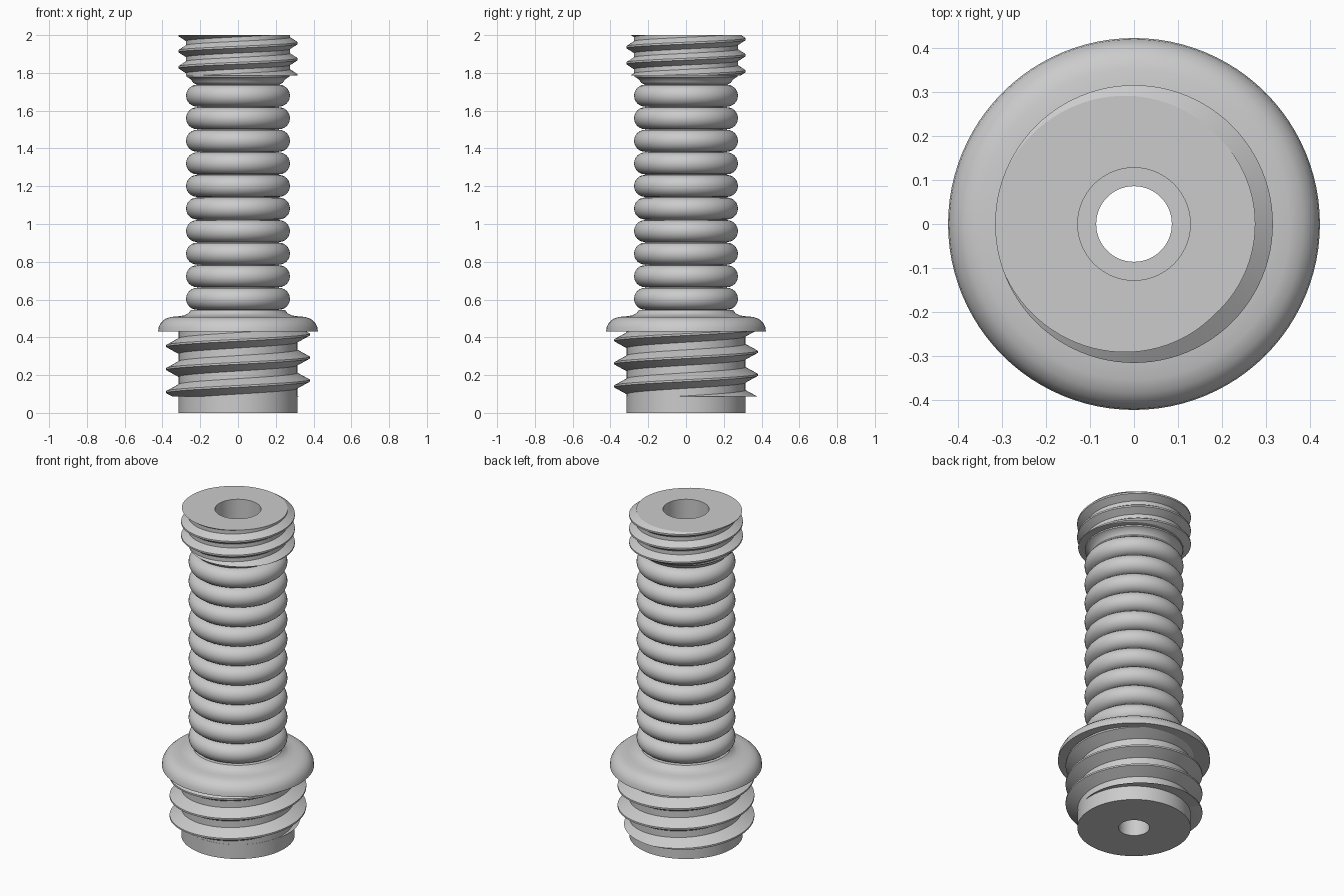
import bpy, bmesh
from math import sin, cos, pi

cube = bpy.data.objects.get("Cube")
if cube:
    bpy.data.objects.remove(cube)

SEG = 96
BORE, COUNTERBORE = 0.086, 0.128

grey = bpy.data.materials.new("plain grey")
grey.use_nodes = True
grey.diffuse_color = (0.6, 0.6, 0.6, 1)
grey.node_tree.nodes["Principled BSDF"].inputs["Base Color"].default_value = (0.6, 0.6, 0.6, 1)


def finish(bm, name):
    bmesh.ops.recalc_face_normals(bm, faces=bm.faces[:])
    mesh = bpy.data.meshes.new(name)
    bm.to_mesh(mesh)
    bm.free()
    mesh.materials.append(grey)
    obj = bpy.data.objects.new(name, mesh)
    bpy.context.collection.objects.link(obj)
    bpy.ops.object.select_all(action='DESELECT')
    obj.select_set(True)
    bpy.context.view_layer.objects.active = obj
    bpy.ops.object.shade_smooth_by_angle(angle=pi / 6)
    return obj


def polar(r, z, step):
    a = 2 * pi * step / SEG
    return (r * cos(a), r * sin(a), z)


def lathe(name, profile):
    """Closed (radius, height) outline turned around z."""
    bm = bmesh.new()
    rings = [[bm.verts.new(polar(r, z, i)) for i in range(SEG)] for r, z in profile]
    for low, high in zip(rings, rings[1:] + rings[:1]):
        for i in range(SEG):
            j = (i + 1) % SEG
            bm.faces.new((low[i], low[j], high[j], high[i]))
    return finish(bm, name)


def thread(name, core, crest, pitch, crest_z, z0, z1, inner, flank, flat):
    """Right-handed helical ridge trimmed flat at z0 and z1; crest_z is the crest height on -x."""
    bm = bmesh.new()
    start = crest_z - pitch / 2
    turns = int((z1 - z0) / pitch) + 4
    while start > z0 - 2 * pitch:
        start -= pitch
    section = [(core, -flank - flat), (crest, -flat), (crest, flat),
               (core, flank + flat), (core, pitch - flank - flat)]
    cols = [[bm.verts.new(polar(r, start + z + pitch * i / SEG, i)) for r, z in section]
            for i in range(SEG * turns + 1)]
    for a, b in zip(cols, cols[1:]):
        for k in range(len(section) - 1):
            bm.faces.new((a[k], b[k], b[k + 1], a[k + 1]))
    bmesh.ops.remove_doubles(bm, verts=bm.verts[:], dist=1e-5)
    # trim both ends and close them with flat rings
    for z, direction in ((z0, -1), (z1, 1)):
        cut = bmesh.ops.bisect_plane(bm, geom=bm.verts[:] + bm.edges[:] + bm.faces[:], dist=1e-6,
                                     plane_co=(0, 0, z), plane_no=(0, 0, direction), clear_outer=True)
        rim = [e for e in cut["geom_cut"] if isinstance(e, bmesh.types.BMEdge) and e.is_boundary]
        hole = [bm.verts.new(polar(inner, z, i)) for i in range(SEG)]
        rim += [bm.edges.new((hole[i], hole[(i + 1) % SEG])) for i in range(SEG)]
        bmesh.ops.triangle_fill(bm, edges=rim, use_beauty=True, normal=(0, 0, direction))
    return finish(bm, name)


# ribbed stem: plain base, collar, ten rounded ribs, flared neck, stepped bore
profile = [(BORE, 0), (0.315, 0), (0.315, 0.088), (0.30, 0.088), (0.30, 0.43),
           (0.423, 0.43), (0.42, 0.455), (0.406, 0.48), (0.385, 0.498), (0.355, 0.508),
           (0.32, 0.511), (0.285, 0.516), (0.262, 0.528), (0.25, 0.544)]
RIBS, FIRST, PITCH, ROUND = 10, 0.604, 0.1195, 0.058
for n in range(RIBS):
    for s in range(13):
        a = pi * (s / 12 - 0.5)
        profile.append((0.217 + ROUND * cos(a), FIRST + n * PITCH + ROUND * sin(a)))
profile += [(0.238, 1.748), (0.246, 1.762), (0.262, 1.774), (0.272, 1.779), (0.272, 1.792),
            (0.2, 1.8), (0.2, 1.98), (COUNTERBORE, 2.0), (COUNTERBORE, 0.45), (BORE, 0.45)]
lathe("ribbed_stem", profile)

# screw threads
thread("lower_thread", 0.314, 0.38, 0.122, 0.11, 0.086, 0.44, 0.25, 0.036, 0.005)
thread("upper_thread", 0.276, 0.316, 0.085, 2.0, 1.787, 2.0, COUNTERBORE, 0.026, 0.005)
